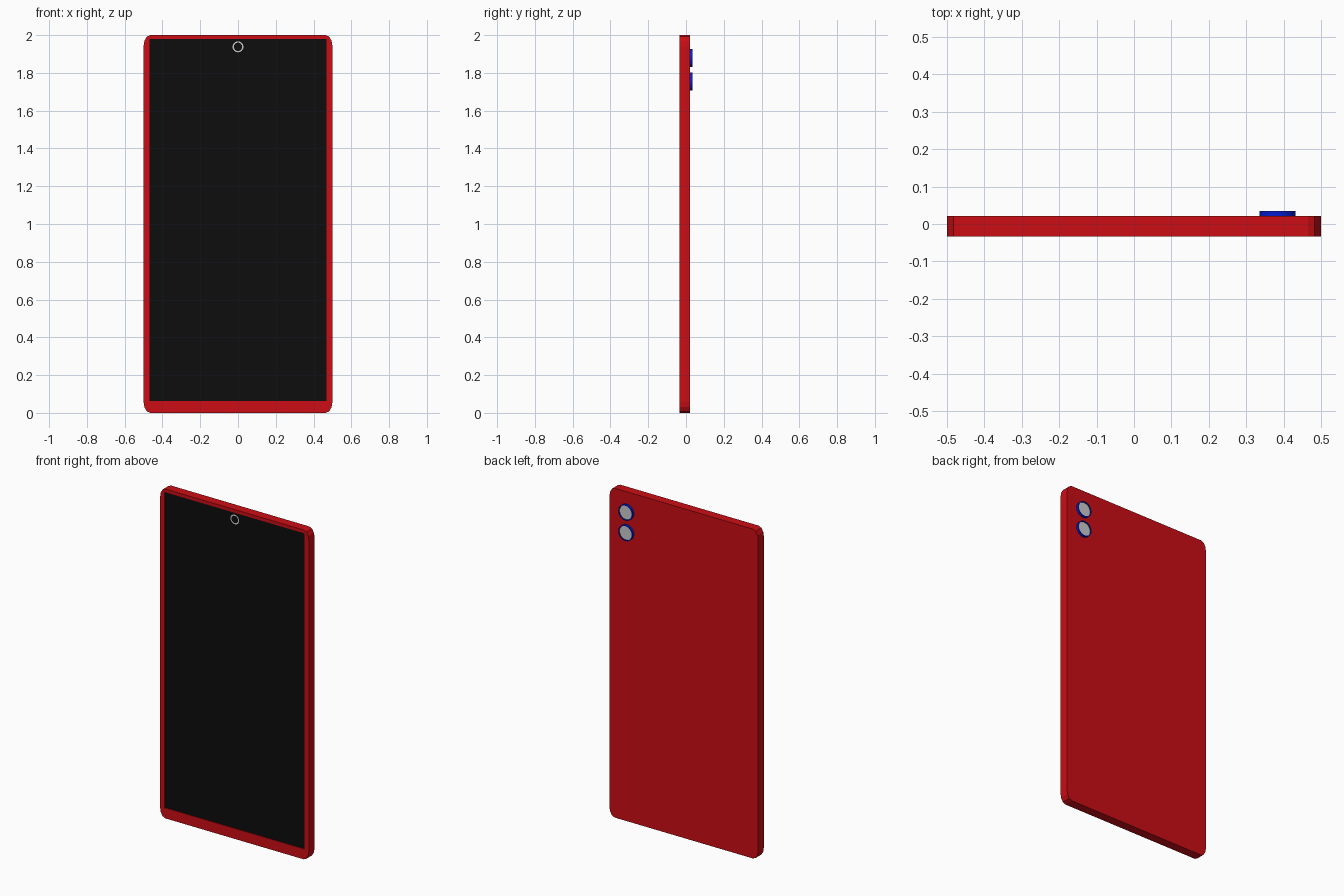
import bpy, bmesh, math

if "Cube" in bpy.data.objects:
    bpy.data.objects.remove(bpy.data.objects["Cube"])

FRONT, BACK, LENS_BACK = -0.034, 0.021, 0.035
RECESS = 0.006          # depth of the screen below the front rim


def material(name, rgb):
    m = bpy.data.materials.new(name)
    m.diffuse_color = (*rgb, 1)
    m.use_nodes = True
    m.node_tree.nodes["Principled BSDF"].inputs["Base Color"].default_value = m.diffuse_color
    return m


red = material("red_shell", (0.6, 0.004, 0.007))
black = material("black_glass", (0.004, 0.004, 0.004))
blue = material("blue_rim", (0.002, 0.012, 0.6))
grey = material("grey_glass", (0.6, 0.6, 0.6))
silver = material("silver_ring", (0.6, 0.6, 0.6))


def finish(name, bm, mats, smooth=False):
    bmesh.ops.recalc_face_normals(bm, faces=bm.faces)
    me = bpy.data.meshes.new(name)
    bm.to_mesh(me)
    bm.free()
    ob = bpy.data.objects.new(name, me)
    bpy.context.collection.objects.link(ob)
    for m in mats:
        me.materials.append(m)
    if smooth:
        bpy.ops.object.select_all(action='DESELECT')
        ob.select_set(True)
        bpy.context.view_layer.objects.active = ob
        bpy.ops.object.shade_smooth_by_angle(angle=math.radians(35))
    return ob


def prism(points, y0, y1):
    """Extrude an x-z outline from y0 to y1."""
    bm = bmesh.new()
    face = bm.faces.new([bm.verts.new((x, y0, z)) for x, z in points])
    ext = bmesh.ops.extrude_face_region(bm, geom=[face])["geom"]
    verts = [g for g in ext if isinstance(g, bmesh.types.BMVert)]
    bmesh.ops.translate(bm, verts=verts, vec=(0, y1 - y0, 0))
    # keep the starting face so the prism is closed
    if not face.is_valid:
        bm.faces.new([v for v in bm.verts if v not in verts])
    return bm


def circle(x, z, r, n=32):
    return [(x + r * math.cos(2 * math.pi * i / n), z + r * math.sin(2 * math.pi * i / n))
            for i in range(n)]


# Body: slab with faceted rounded corners, taller than wide
rx, rz, steps = 0.035, 0.06, 3
outline = []
for k, (cx, cz) in enumerate([(0.5 - rx, 2 - rz), (rx - 0.5, 2 - rz),
                              (rx - 0.5, rz), (0.5 - rx, rz)]):
    for i in range(steps + 1):
        a = (k + i / steps) * math.pi / 2
        outline.append((cx + rx * math.cos(a), cz + rz * math.sin(a)))
body = finish("body", prism(outline, FRONT, BACK), [red])

# Shallow pocket for the screen
corners = [(-0.469, 0.063), (0.469, 0.063), (0.469, 1.98), (-0.469, 1.98)]
cutter = finish("screen_cutter", prism(corners, FRONT - 0.02, FRONT + RECESS), [red])
cutter.hide_render = True
cutter.hide_set(True)
cut = body.modifiers.new("screen_pocket", 'BOOLEAN')
cut.operation, cut.object = 'DIFFERENCE', cutter

# Screen: glass panel sitting in the pocket
SCREEN = FRONT + RECESS - 0.002
finish("screen", prism(corners, SCREEN, FRONT + RECESS), [black])

# Front camera: flat silver ring around dark glass
bm = prism(circle(0, 1.938, 0.029), SCREEN - 0.001, SCREEN)
cap = min(bm.faces, key=lambda f: f.calc_center_median().y)
bmesh.ops.inset_individual(bm, faces=[cap], thickness=0.007)
cap.material_index = 1
finish("front_camera", bm, [silver, black], True)

# Rear cameras: blue rims with slightly sunken grey glass
for name, z in (("upper", 1.878), ("lower", 1.754)):
    bm = prism(circle(0.383, z, 0.048), BACK - 0.005, LENS_BACK)
    cap = max(bm.faces, key=lambda f: f.calc_center_median().y)
    bmesh.ops.inset_individual(bm, faces=[cap], thickness=0.006)
    sunk = bmesh.ops.extrude_discrete_faces(bm, faces=[cap])["faces"][0]
    bmesh.ops.translate(bm, verts=sunk.verts, vec=(0, -0.005, 0))
    sunk.material_index = 1
    finish(name + "_rear_camera", bm, [blue, grey], True)
